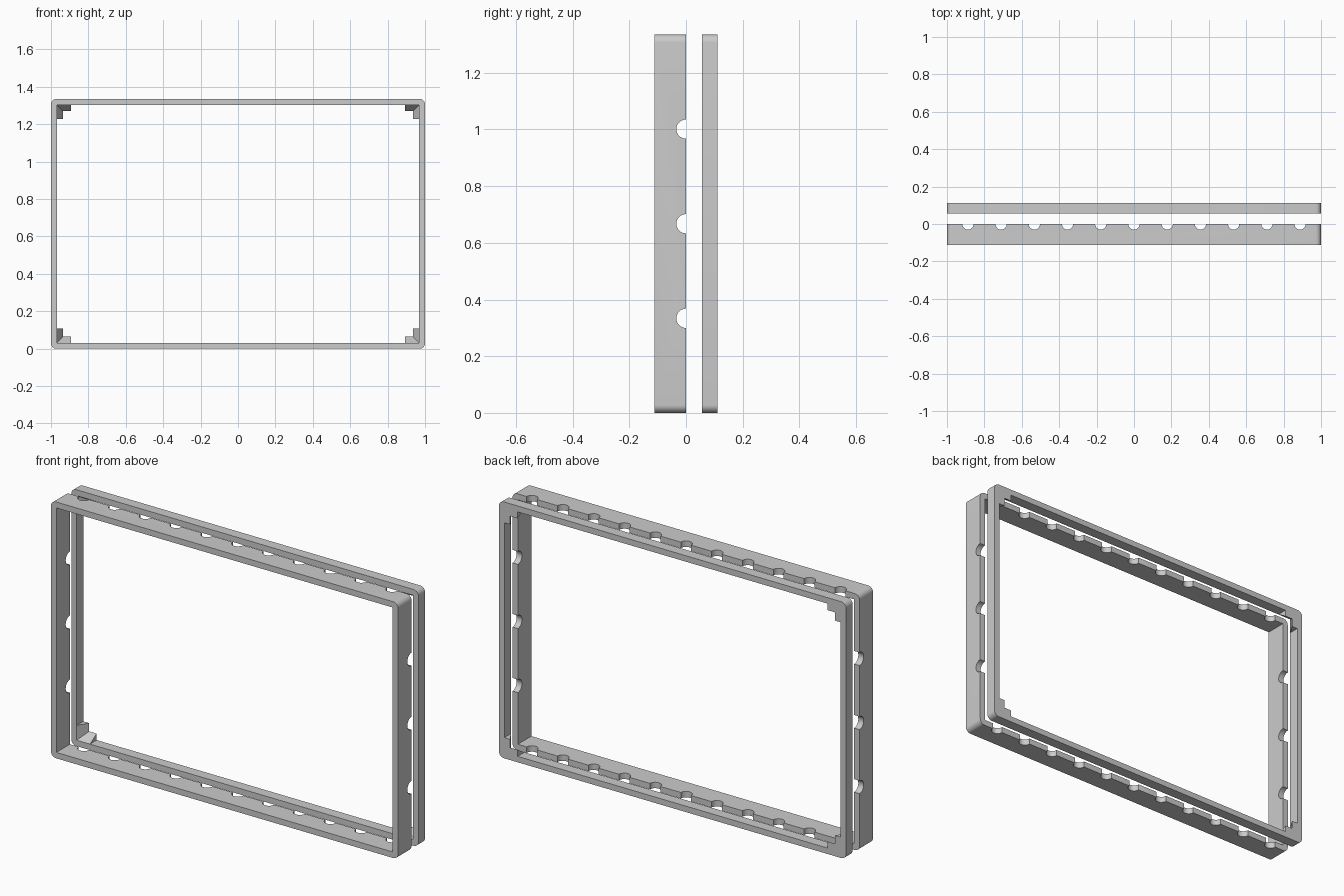
import bpy, bmesh, math

W, H = 1.0, 1.335          # half width, full height
WALL, RADIUS = 0.031, 0.028
FRONT_Y, SPLIT_Y, BACK_Y0, BACK_Y1 = -0.111, 0.0, 0.056, 0.111

cube = bpy.data.objects.get("Cube")
if cube:
    bpy.data.objects.remove(cube, do_unlink=True)

grey = bpy.data.materials.new("plain grey")
grey.use_nodes = True
colour = (0.6, 0.6, 0.6, 1)
grey.diffuse_color = colour
grey.node_tree.nodes["Principled BSDF"].inputs["Base Color"].default_value = colour


def add_object(name, data):
    obj = bpy.data.objects.new(name, data)
    bpy.context.scene.collection.objects.link(obj)
    return obj


def from_bmesh(name, bm):
    bmesh.ops.recalc_face_normals(bm, faces=bm.faces)
    mesh = bpy.data.meshes.new(name)
    bm.to_mesh(mesh)
    bm.free()
    mesh.materials.append(grey)
    return add_object(name, mesh)


def bake(obj):
    """Replace the object with its evaluated mesh."""
    graph = bpy.context.evaluated_depsgraph_get()
    mesh = bpy.data.meshes.new_from_object(obj.evaluated_get(graph))
    name = obj.name
    bpy.data.objects.remove(obj, do_unlink=True)
    return add_object(name, mesh)


def outline(half_w, half_h, r, steps=8):
    """Rounded rectangle, or a sharp one when r is zero."""
    if not r:
        return [(half_w, half_h), (-half_w, half_h), (-half_w, -half_h), (half_w, -half_h)]
    pts = []
    for q, (sx, sz) in enumerate([(1, 1), (-1, 1), (-1, -1), (1, -1)]):
        for i in range(steps + 1):
            a = (q + i / steps) * math.pi / 2
            pts.append((sx * (half_w - r) + r * math.cos(a),
                        sz * (half_h - r) + r * math.sin(a)))
    return pts


def frame(name, y0, y1):
    """Extruded ring standing upright between y0 and y1."""
    curve = bpy.data.curves.new(name, "CURVE")
    curve.dimensions, curve.fill_mode = "2D", "BOTH"
    curve.extrude = (y1 - y0) / 2
    for pts in (outline(W, H / 2, RADIUS), outline(W - WALL, H / 2 - WALL, 0)):
        spline = curve.splines.new("POLY")
        spline.points.add(len(pts) - 1)
        for p, (x, z) in zip(spline.points, pts):
            p.co = (x, z, 0, 1)
        spline.use_cyclic_u = True
    curve.materials.append(grey)
    obj = bake(add_object(name, curve))
    bm = bmesh.new()
    bm.from_mesh(obj.data)
    bmesh.ops.remove_doubles(bm, verts=bm.verts, dist=1e-5)
    for v in bm.verts:
        x, z, d = v.co
        v.co = (x, (y0 + y1) / 2 + d, z + H / 2)
    bmesh.ops.recalc_face_normals(bm, faces=bm.faces)
    bm.to_mesh(obj.data)
    bm.free()
    return obj


def rod(name, r, length, centre, rotation):
    """Round cutter through two opposite walls."""
    bpy.ops.mesh.primitive_cylinder_add(vertices=32, radius=r, depth=length,
                                        location=centre, rotation=rotation)
    obj = bpy.context.object
    obj.name, obj.hide_render = name, True
    return obj


def corner_bracket(name, sx, sz):
    """L-shaped wedge, flush with the back and tapering to the front."""
    arm, t = 0.077, 0.034
    bm = bmesh.new()

    def v(u, w, y):
        return bm.verts.new((sx * (W - WALL - u), y,
                             H / 2 + sz * (H / 2 - WALL - w)))

    c0, a0, b0 = v(0, 0, BACK_Y0), v(arm, 0, BACK_Y0), v(0, arm, BACK_Y0)
    c1, a1, b1 = v(0, 0, BACK_Y1), v(arm, 0, BACK_Y1), v(0, arm, BACK_Y1)
    a2, b2, m2 = v(arm, t, BACK_Y1), v(t, arm, BACK_Y1), v(t, t, BACK_Y1)
    for face in ((c0, a0, a2, m2), (c0, m2, b2, b0), (a0, a1, a2), (b0, b2, b1),
                 (c1, a1, a2, m2, b2, b1), (c0, c1, a1, a0), (c0, b0, b1, c1)):
        bm.faces.new(face)
    return from_bmesh(name, bm)


def smooth(obj):
    bpy.ops.object.select_all(action="DESELECT")
    obj.select_set(True)
    bpy.context.view_layer.objects.active = obj
    bpy.ops.object.shade_smooth_by_angle(angle=math.radians(30))


# Deep front frame with half-round notches along its rear edge
front = frame("front_frame", FRONT_Y, SPLIT_Y)
cutters = [rod("notch_cutter", 0.03, 2 * H, (i * 0.1776, SPLIT_Y, H / 2), (0, 0, 0))
           for i in range(-5, 6)]
cutters += [rod("notch_cutter", 0.034, 3, (0, SPLIT_Y, H * k / 4), (0, math.pi / 2, 0))
            for k in (1, 2, 3)]
for cutter in cutters:
    mod = front.modifiers.new("notch", "BOOLEAN")
    mod.operation, mod.solver, mod.object = "DIFFERENCE", "EXACT", cutter
front = bake(front)
front.data.materials.clear()
front.data.materials.append(grey)
for cutter in cutters:
    bpy.data.objects.remove(cutter, do_unlink=True)
smooth(front)

# Thin back frame with a bracket in each inner corner
smooth(frame("back_frame", BACK_Y0, BACK_Y1))
for sx, side in ((1, "left"), (-1, "right")):
    for sz, level in ((1, "top"), (-1, "bottom")):
        corner_bracket(f"{level}_{side}_bracket", sx, sz)
